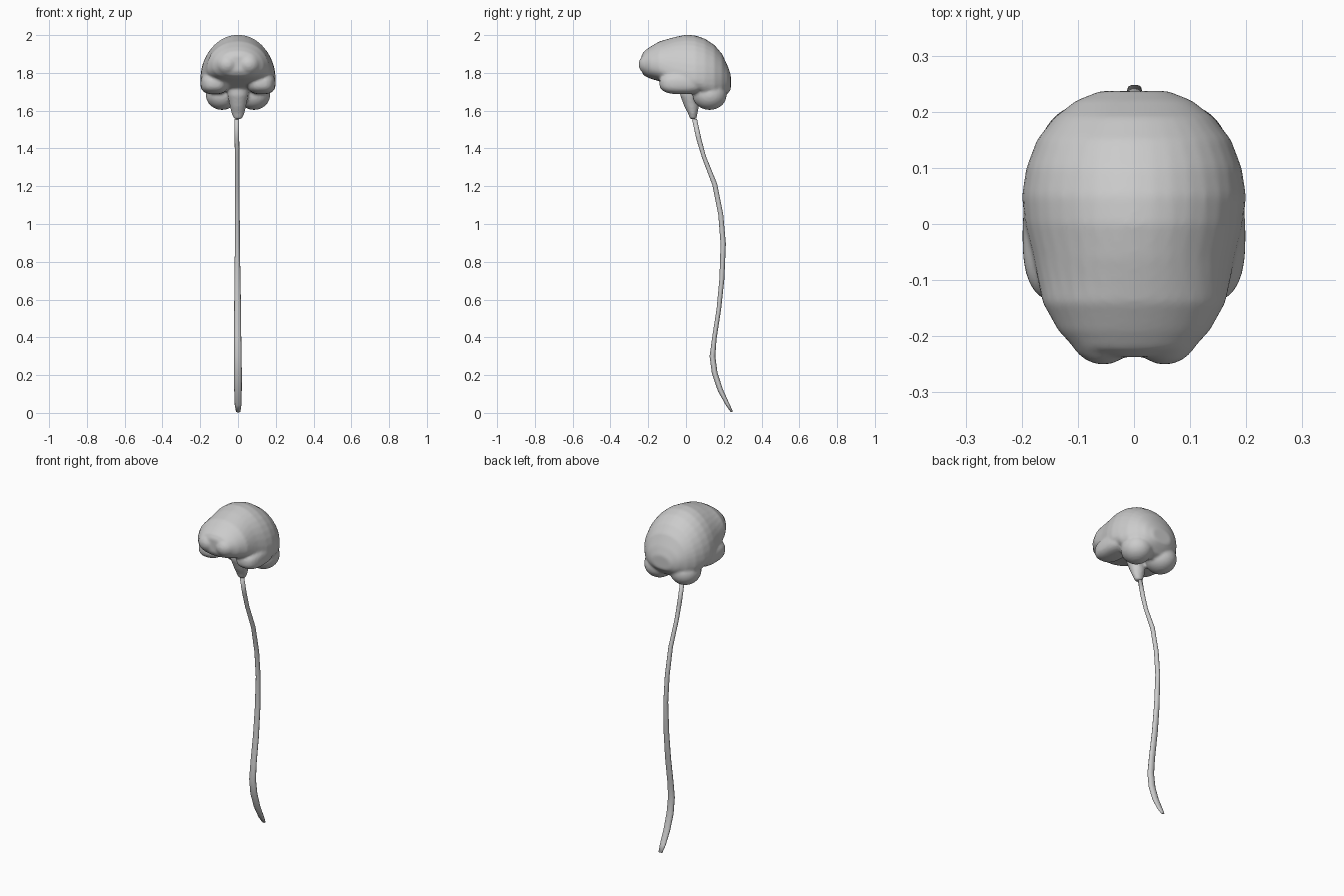
import bpy, bmesh, math
from mathutils import Vector

if "Cube" in bpy.data.objects:
    bpy.data.objects.remove(bpy.data.objects["Cube"])


def spow(v, e):
    return math.copysign(abs(v) ** e, v)


def loft(bm, rings):
    """Skin a list of equal-length point rings and cap both ends."""
    loops = [[bm.verts.new(p) for p in ring] for ring in rings]
    n = len(loops[0])
    for a, b in zip(loops, loops[1:]):
        for i in range(n):
            j = (i + 1) % n
            bm.faces.new((a[i], a[j], b[j], b[i]))
    bm.faces.new(loops[0])
    bm.faces.new(loops[-1])


def lobe(bm, centre, radii, e=1.0):
    """Ellipsoid; e below 1 makes it boxier."""
    res = bmesh.ops.create_uvsphere(bm, u_segments=28, v_segments=18, radius=1)
    for v in res["verts"]:
        v.co = Vector([c + r * spow(k, e) for c, r, k in zip(centre, radii, v.co)])


def finish(bm, name):
    bmesh.ops.recalc_face_normals(bm, faces=bm.faces)
    me = bpy.data.meshes.new(name)
    bm.to_mesh(me)
    bm.free()
    me.polygons.foreach_set("use_smooth", [True] * len(me.polygons))
    ob = bpy.data.objects.new(name, me)
    bpy.context.collection.objects.link(ob)
    return ob


# Cerebrum sections from front to back: y, half width, top, widest height, bottom
SECTIONS = [
    (-.237, .060, 1.890, 1.850, 1.810), (-.222, .105, 1.915, 1.850, 1.785),
    (-.190, .135, 1.938, 1.840, 1.770), (-.140, .163, 1.967, 1.830, 1.755),
    (-.060, .180, 1.990, 1.790, 1.730), (.000, .195, 2.002, 1.770, 1.710),
    (.050, .200, 1.998, 1.765, 1.690), (.100, .192, 1.981, 1.765, 1.660),
    (.150, .173, 1.948, 1.765, 1.645), (.190, .142, 1.902, 1.765, 1.660),
    (.220, .103, 1.838, 1.760, 1.690), (.237, .060, 1.790, 1.750, 1.710)]

bm = bmesh.new()
rings = []
for y, w, top, mid, bot in SECTIONS:
    ring = []
    for i in range(36):
        a = math.tau * i / 36
        c, s = math.cos(a), math.sin(a)
        if s >= 0:
            ring.append((w * c, y, mid + (top - mid) * s))
        else:
            ring.append((w * spow(c, .8), y, mid + (mid - bot) * spow(s, .8)))
    rings.append(ring)
loft(bm, rings)

# Paired lobes: frontal, temporal, cerebellum
for side in (-1, 1):
    lobe(bm, (side * .055, -.180, 1.845), (.065, .071, .062))
    lobe(bm, (side * .125, -.020, 1.745), (.074, .121, .058), .75)
    lobe(bm, (side * .085, .125, 1.682), (.085, .090, .078))

# Brainstem
loft(bm, [[(rx * math.cos(math.tau * i / 20), y + ry * math.sin(math.tau * i / 20), z)
           for i in range(20)]
          for y, z, rx, ry in [(.015, 1.75, .06, .05), (.017, 1.68, .055, .048),
                               (.030, 1.62, .042, .038), (.036, 1.585, .034, .025),
                               (.038, 1.556, .021, .017)]])

# Fuse everything into one soft skin
brain = finish(bm, "brain")
m = brain.modifiers.new("fuse", 'REMESH')
m.mode = 'VOXEL'
m.voxel_size = .008
m.use_smooth_shade = True
m = brain.modifiers.new("soften", 'SMOOTH')
m.factor = .5
m.iterations = 3

# Spinal cord path: y, z, half width in x, half depth
PATH = [(.045, 1.555, .012, .013), (.068, 1.45, .012, .013), (.095, 1.355, .012, .011),
        (.152, 1.21, .012, .013), (.184, 1.05, .013, .013), (.197, .895, .013, .014),
        (.190, .71, .016, .013), (.174, .55, .018, .012), (.150, .395, .019, .012),
        (.140, .30, .020, .015), (.152, .21, .021, .015), (.182, .12, .020, .014),
        (.220, .045, .018, .010), (.243, .006, .012, .006)]
bm = bmesh.new()
rings = []
for k, (y, z, rx, ry) in enumerate(PATH):
    a, b = PATH[max(k - 1, 0)], PATH[min(k + 1, len(PATH) - 1)]
    t = Vector((0, b[0] - a[0], b[1] - a[1])).normalized()
    side = Vector((0, -t.z, t.y))
    x = -.006 + .007 * k / (len(PATH) - 1)
    rings.append([Vector((x + rx * math.cos(q), y, z)) + side * ry * math.sin(q)
                  for q in (math.tau * i / 12 for i in range(12))])
loft(bm, rings)
finish(bm, "spinal_cord")
